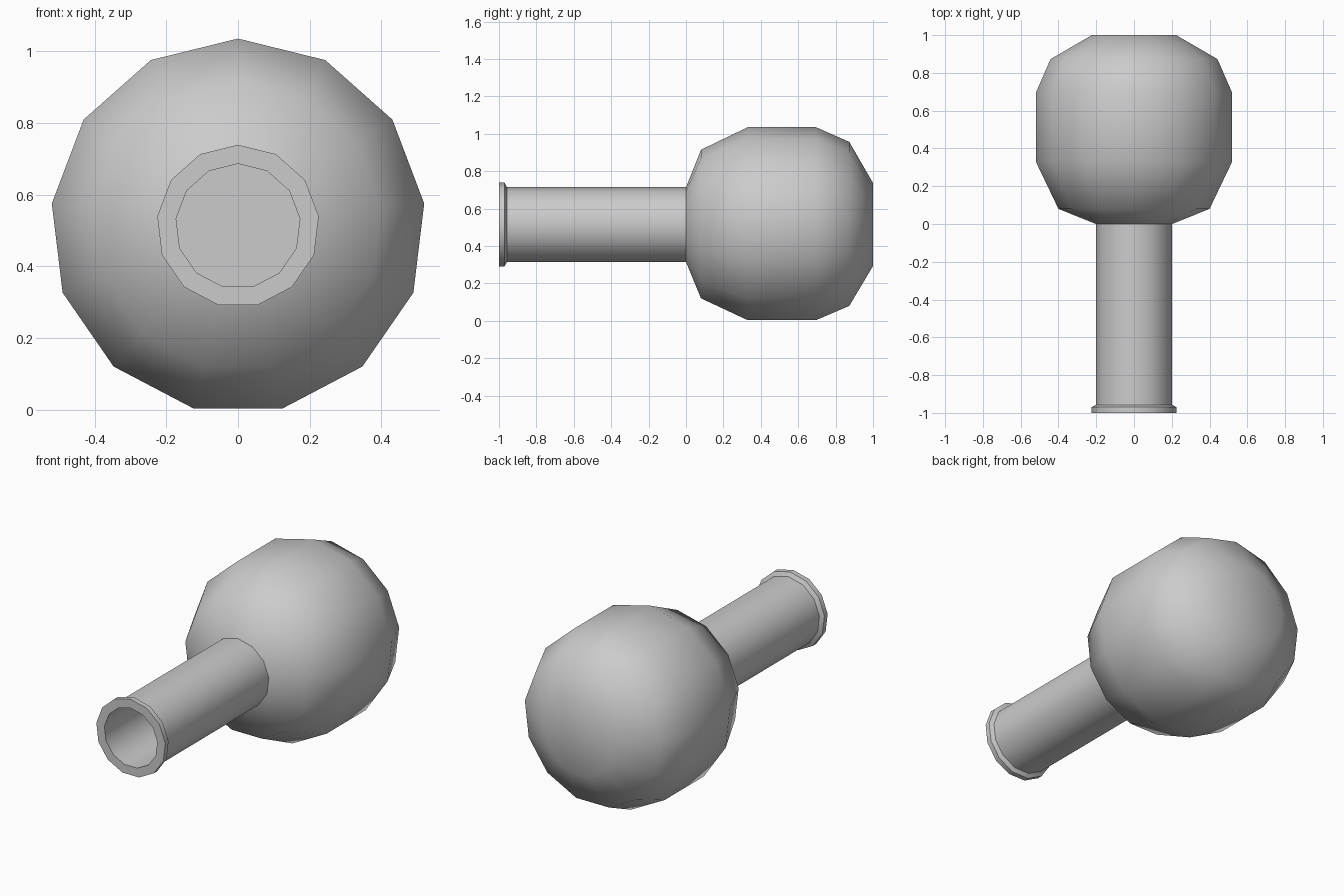
import bpy, bmesh, math

if "Cube" in bpy.data.objects:
    bpy.data.objects.remove(bpy.data.objects["Cube"])

SIDES = 13
AXIS_Z = 0.512


def lathe(name, profile, cap_end=True):
    """Spin (y, radius) points around the horizontal axis, first vertex on top."""
    bm = bmesh.new()
    rings = []
    for y, r in profile:
        rings.append([bm.verts.new((r * math.sin(2 * math.pi * i / SIDES), y,
                                    AXIS_Z + r * math.cos(2 * math.pi * i / SIDES)))
                      for i in range(SIDES)])
    for a, b in zip(rings, rings[1:]):
        for i in range(SIDES):
            j = (i + 1) % SIDES
            bm.faces.new((a[i], a[j], b[j], b[i]))
    if cap_end:
        bm.faces.new(rings[-1])
    bmesh.ops.recalc_face_normals(bm, faces=bm.faces)
    mesh = bpy.data.meshes.new(name)
    bm.to_mesh(mesh)
    bm.free()
    obj = bpy.data.objects.new(name, mesh)
    bpy.context.collection.objects.link(obj)
    bpy.ops.object.select_all(action='DESELECT')
    obj.select_set(True)
    bpy.context.view_layer.objects.active = obj
    bpy.ops.object.shade_smooth_by_angle(angle=math.radians(50))
    return obj


# Rounded bulb, open where the neck joins
lathe("bulb", [(0, 0.203), (0.08, 0.403), (0.33, 0.5235), (0.695, 0.5235),
               (0.873, 0.445), (1.0, 0.225)])

# Neck with chamfered lip and a bore that ends at the bulb
lathe("neck", [(0, 0.203), (-0.957, 0.203), (-0.97, 0.227), (-1.0, 0.227),
               (-1.0, 0.174), (0, 0.174)])
